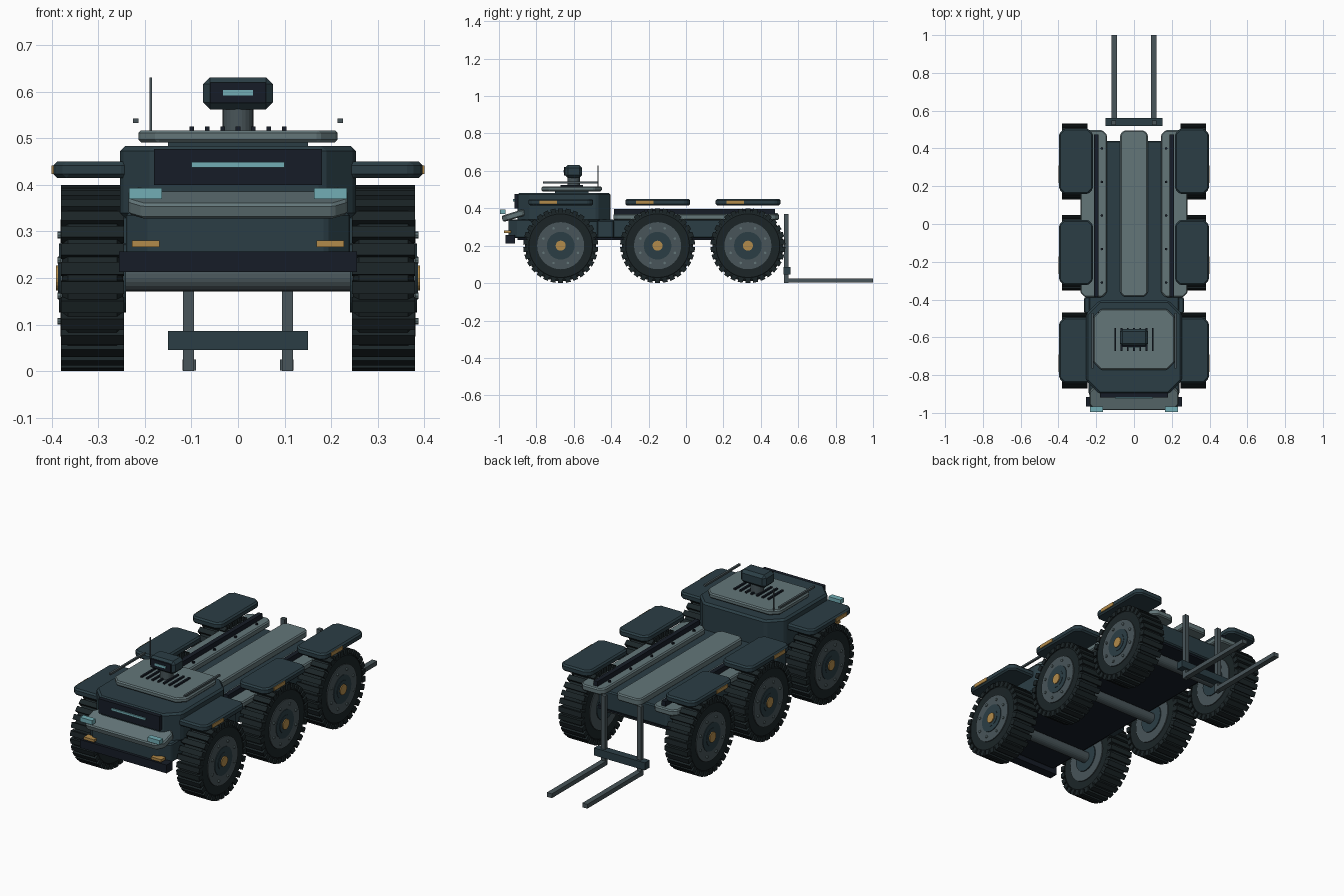
import bpy, bmesh
from math import sin, cos, pi, radians
from mathutils import Matrix, Vector

if "Cube" in bpy.data.objects:
    bpy.data.objects.remove(bpy.data.objects["Cube"])

def mat(name, c):
    m = bpy.data.materials.new(name)
    m.diffuse_color = (*c, 1)
    m.use_nodes = True
    m.node_tree.nodes["Principled BSDF"].inputs["Base Color"].default_value = m.diffuse_color
    return m

HULL = mat("hull_teal", (0.024, 0.048, 0.06))
PLATE = mat("plate_grey", (0.125, 0.18, 0.19))
METAL = mat("metal_grey", (0.065, 0.09, 0.1))
RUBBER = mat("rubber", (0.011, 0.018, 0.02))
BLACK = mat("black_trim", (0.008, 0.012, 0.02))
GLOW = mat("cyan_light", (0.17, 0.42, 0.46))
AMBER = mat("amber_light", (0.45, 0.26, 0.07))

def finish(name, bm, m, bevel=0):
    bmesh.ops.recalc_face_normals(bm, faces=bm.faces)
    me = bpy.data.meshes.new(name)
    bm.to_mesh(me)
    bm.free()
    me.materials.append(m)
    ob = bpy.data.objects.new(name, me)
    bpy.context.collection.objects.link(ob)
    if bevel:
        b = ob.modifiers.new("bevel", 'BEVEL')
        b.width, b.segments = bevel, 1
    return ob

def slab(name, x, y, z, m, cut=0, bevel=0, tilt=0):
    """Plate from x, y, z ranges, plan corners cut, optionally tilted about x."""
    (x0, x1), (y0, y1), (z0, z1) = sorted(x), y, z
    if cut:
        pts = [(x0 + cut, y0), (x1 - cut, y0), (x1, y0 + cut), (x1, y1 - cut),
               (x1 - cut, y1), (x0 + cut, y1), (x0, y1 - cut), (x0, y0 + cut)]
    else:
        pts = [(x0, y0), (x1, y0), (x1, y1), (x0, y1)]
    bm = bmesh.new()
    f = bm.faces.new([bm.verts.new((px, py, z0)) for px, py in pts])
    top = bmesh.ops.extrude_face_region(bm, geom=[f])["geom"]
    bmesh.ops.translate(bm, verts=[v for v in top if isinstance(v, bmesh.types.BMVert)],
                        vec=(0, 0, z1 - z0))
    if tilt:
        c = Vector(((x0 + x1) / 2, (y0 + y1) / 2, (z0 + z1) / 2))
        bmesh.ops.rotate(bm, verts=bm.verts, cent=c, matrix=Matrix.Rotation(tilt, 3, 'X'))
    return finish(name, bm, m, bevel)

def lathe_x(bm, profile, n, centre=(0, 0, 0)):
    """Closed solid turned about the x axis from (x, radius) points."""
    cx, cy, cz = centre
    rings = [[bm.verts.new((cx + x, cy + r * cos(2 * pi * i / n), cz + r * sin(2 * pi * i / n)))
              for i in range(n)] for x, r in profile]
    for a, b in zip(rings, rings[1:]):
        for i in range(n):
            j = (i + 1) % n
            bm.faces.new((a[i], a[j], b[j], b[i]))
    bm.faces.new(rings[0])
    bm.faces.new(rings[-1])

def disc(name, x0, x1, r, y, m, n=32):
    bm = bmesh.new()
    lathe_x(bm, [(x0, r), (x1, r)], n, (0, y, 0.2))
    return finish(name, bm, m)

# Wheels, axles and fenders
for tag, y in (("front", -0.67), ("middle", -0.152), ("rear", 0.331)):
    disc(tag + "_axle", -0.25, 0.25, 0.029, y, METAL, 20)
    for side, s in (("left", -1), ("right", 1)):
        n = f"{tag}_{side}_"
        bm = bmesh.new()
        lathe_x(bm, [(s * a, r) for a, r in ((0.25, 0.12), (0.247, 0.17), (0.26, 0.19),
                                             (0.365, 0.19), (0.378, 0.17), (0.376, 0.12))],
                40, (0, y, 0.2))
        for i in range(30):
            a = 2 * pi * i / 30
            M = (Matrix.Translation((s * 0.3125, y, 0.2)) @ Matrix.Rotation(a, 4, 'X')
                 @ Matrix.Translation((0, 0, 0.187)) @ Matrix.Diagonal((0.135, 0.027, 0.026, 1)))
            bmesh.ops.create_cube(bm, size=1, matrix=M)
        finish(n + "tire", bm, RUBBER)
        disc(n + "rim", s * 0.245, s * 0.381, 0.126, y, METAL)
        disc(n + "hub_plate", s * 0.24, s * 0.384, 0.074, y, HULL)
        disc(n + "hub_ring", s * 0.24, s * 0.386, 0.046, y, HULL)
        disc(n + "hub_cap", s * 0.38, s * 0.391, 0.027, y, AMBER, 20)
        bm = bmesh.new()
        for i in range(8):
            a = 2 * pi * (i + 0.5) / 8
            lathe_x(bm, [(s * 0.378, 0.007), (s * 0.387, 0.007)], 8,
                    (0, y + 0.1 * cos(a), 0.2 + 0.1 * sin(a)))
        finish(n + "bolts", bm, PLATE)
        fy = y + 0.001
        slab(n + "fender", (s * 0.218, s * 0.396), (fy - 0.173, fy + 0.173), (0.415, 0.45),
             HULL, 0.025, 0.008)
        slab(n + "fender_marker", (s * 0.385, s * 0.4), (fy - 0.115, fy - 0.022),
             (0.423, 0.442), AMBER)

# Chassis and cab
slab("chassis", (-0.24, 0.24), (-0.95, 0.44), (0.24, 0.34), HULL, 0.05, 0.006)
slab("chassis_belly", (-0.22, 0.22), (-0.9, 0.43), (0.23, 0.245), BLACK)
slab("cab_base", (-0.266, 0.266), (-0.475, -0.385), (0.24, 0.335), HULL, 0.01, 0.006)
slab("cab", (-0.253, 0.253), (-0.9, -0.405), (0.33, 0.483), HULL, 0.07, 0.01)
slab("windscreen", (-0.18, 0.18), (-0.918, -0.88), (0.4, 0.477), BLACK)
slab("windscreen_light", (-0.1, 0.1), (-0.924, -0.91), (0.437, 0.449), GLOW)
slab("nose_plate", (-0.235, 0.235), (-0.985, -0.85), (0.345, 0.38), PLATE, 0.03, 0.006,
     radians(17))
slab("front_bumper", (-0.255, 0.255), (-0.965, -0.915), (0.213, 0.257), BLACK)
for side, s in (("left", -1), ("right", 1)):
    slab(side + "_headlight", (s * 0.163, s * 0.234), (-0.995, -0.965), (0.37, 0.393), GLOW)
    slab(side + "_indicator", (s * 0.168, s * 0.228), (-0.972, -0.935), (0.267, 0.281), AMBER)

# Roof plate, vents, rails and antenna
slab("roof_plate", (-0.214, 0.214), (-0.772, -0.45), (0.491, 0.517), PLATE, 0.04, 0.006)
slab("roof_spacer", (-0.15, 0.15), (-0.7, -0.52), (0.475, 0.495), HULL)
for i in range(7):
    x = (i - 3) * 0.033
    slab(f"roof_vent_{i + 1}", (x - 0.005, x + 0.005), (-0.672, -0.55), (0.515, 0.525), BLACK)
for side, s in (("left", -1), ("right", 1)):
    slab(side + "_roof_rail", (s * 0.214, s * 0.225), (-0.765, -0.47), (0.533, 0.543), METAL)
slab("antenna", (-0.19, -0.185), (-0.472, -0.467), (0.51, 0.63), METAL)

# Sensor turret
bm = bmesh.new()
bmesh.ops.create_cone(bm, cap_ends=True, segments=24, radius1=0.033, radius2=0.033, depth=0.055,
                      matrix=Matrix.Translation((0, -0.6, 0.54)))
finish("sensor_post", bm, METAL)
slab("sensor_head", (-0.075, 0.075), (-0.647, -0.555), (0.562, 0.631), HULL, 0, 0.015)
slab("sensor_face", (-0.06, 0.06), (-0.652, -0.63), (0.576, 0.62), BLACK)
slab("sensor_lens", (-0.032, 0.032), (-0.655, -0.64), (0.592, 0.604), GLOW)

# Cargo deck
slab("deck_centre_panel", (-0.073, 0.073), (-0.385, 0.495), (0.338, 0.375), PLATE, 0.02, 0.006)
for side, s in (("left", -1), ("right", 1)):
    slab(side + "_deck_panel", (s * 0.143, s * 0.284), (-0.388, 0.497), (0.338, 0.37),
         PLATE, 0.025, 0.006)
    slab(side + "_deck_rail", (s * 0.188, s * 0.212), (-0.385, 0.475), (0.365, 0.396), BLACK)
    bm = bmesh.new()
    for i in range(5):
        bmesh.ops.create_cone(bm, cap_ends=True, segments=8, radius1=0.007, radius2=0.007,
                              depth=0.012, matrix=Matrix.Translation(
                                  (s * 0.17, -0.31 + i * 0.1775, 0.372)))
    finish(side + "_deck_bolts", bm, BLACK)

# Rear lifting fork
slab("fork_crossbar", (-0.15, 0.15), (0.52, 0.56), (0.046, 0.086), HULL)
for side, s in (("left", -1), ("right", 1)):
    slab(side + "_fork_mast", (s * 0.094, s * 0.118), (0.525, 0.547), (0.0, 0.37), METAL)
    slab(side + "_fork_tine", (s * 0.09, s * 0.119), (0.54, 1.0), (0.002, 0.025), METAL)
